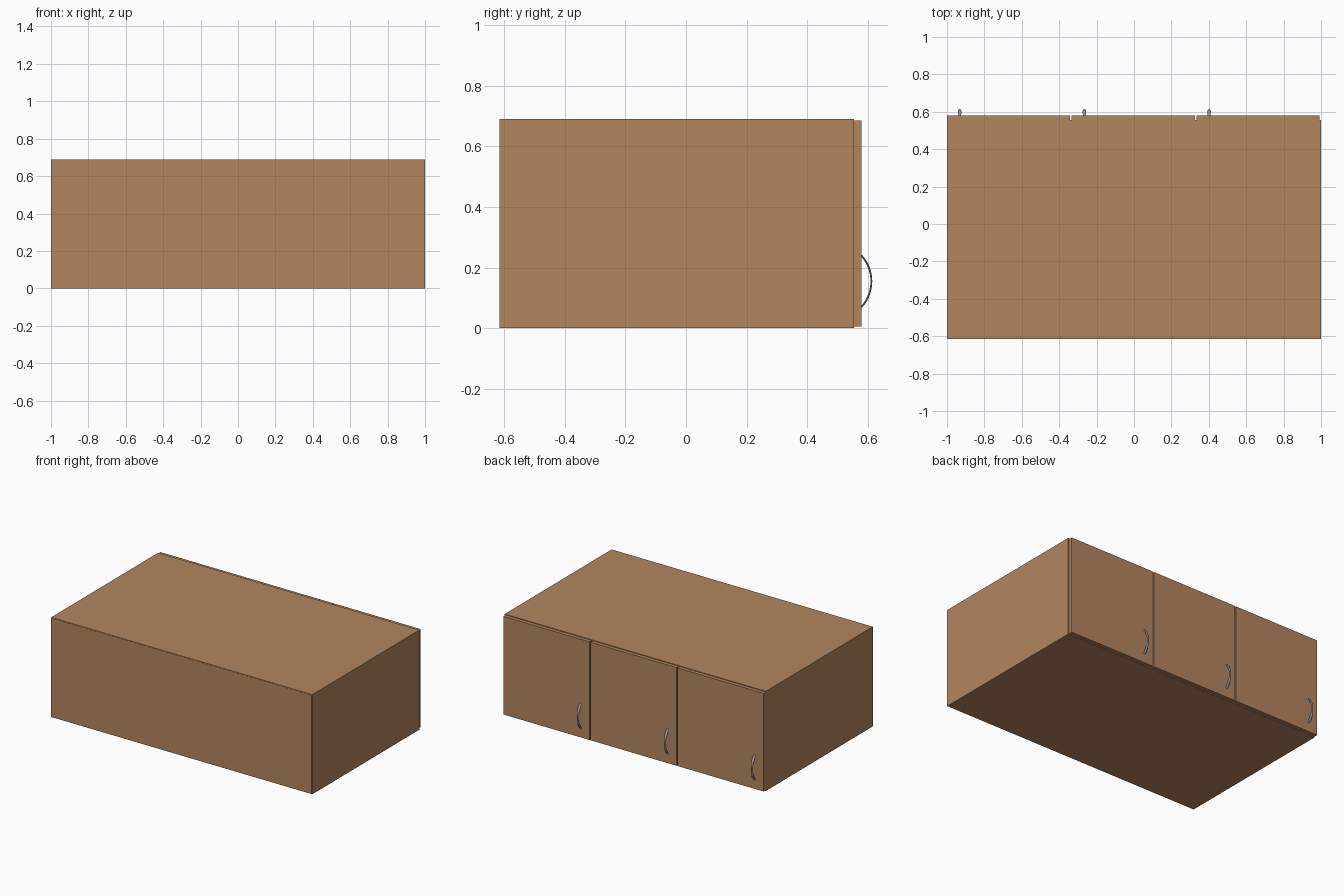
import bpy, bmesh, math

if "Cube" in bpy.data.objects:
    bpy.data.objects.remove(bpy.data.objects["Cube"])


def material(name, rgb):
    m = bpy.data.materials.new(name)
    m.diffuse_color = (*rgb, 1)
    m.use_nodes = True
    m.node_tree.nodes["Principled BSDF"].inputs["Base Color"].default_value = m.diffuse_color
    return m


wood = material("wood", (0.45, 0.238, 0.115))
metal = material("brushed metal", (0.33, 0.35, 0.37))


def finish(bm, name, mat):
    bmesh.ops.recalc_face_normals(bm, faces=bm.faces)
    me = bpy.data.meshes.new(name)
    bm.to_mesh(me)
    bm.free()
    me.materials.append(mat)
    ob = bpy.data.objects.new(name, me)
    bpy.context.collection.objects.link(ob)
    return ob


def box(name, x0, x1, y0, y1, z0, z1):
    bm = bmesh.new()
    bmesh.ops.create_cube(bm, size=1)
    for v in bm.verts:
        v.co = (x1 if v.co.x > 0 else x0,
                y1 if v.co.y > 0 else y0,
                z1 if v.co.z > 0 else z0)
    return finish(bm, name, wood)


BACK, FACE, DOOR, H, T = -0.615, 0.555, 0.58, 0.69, 0.025

# Carcass panels
box("left_side", -1, -1 + T, BACK, FACE, 0, H)
box("right_side", 1 - T, 1, BACK, FACE, 0, H)
box("top_panel", -1 + T, 1 - T, BACK, FACE, H - T, H)
box("bottom_panel", -1 + T, 1 - T, BACK, FACE, 0, T)
box("back_panel", -0.996, 0.996, BACK - 0.001, BACK + 0.01, 0.006, H - 0.006)
for i, x in enumerate((-0.337, 0.33)):
    box(f"divider_{i + 1}", x - T / 2, x + T / 2, BACK + 0.01, FACE, T, H - T)


# Bowed handle: leaf-shaped arms narrowing to the middle of an arc
def handle(name, x):
    half, rise, zc = 0.085, 0.033, 0.155
    r = (half ** 2 + rise ** 2) / (2 * rise)
    a = math.asin(half / r)
    steps, sides = 24, 12
    bm = bmesh.new()
    rings = []
    for i in range(steps + 1):
        t = -1 + 2 * i / steps
        ang = t * a
        u = abs(t)
        w = 0.0035 + 0.006 * math.sin(math.pi * min(1, u * 0.78)) ** 1.5
        ring = []
        for k in range(sides):
            q = 2 * math.pi * k / sides
            rad = r + 0.003 * math.sin(q)
            ring.append(bm.verts.new((x + w * math.cos(q),
                                      DOOR + rise - 0.001 - r + rad * math.cos(ang),
                                      zc + rad * math.sin(ang))))
        rings.append(ring)
    for p, q in zip(rings, rings[1:]):
        for k in range(sides):
            n = (k + 1) % sides
            bm.faces.new((p[k], p[n], q[n], q[k]))
    bm.faces.new(rings[0])
    bm.faces.new(rings[-1])
    ob = finish(bm, name, metal)
    bpy.ops.object.select_all(action='DESELECT')
    ob.select_set(True)
    bpy.context.view_layer.objects.active = ob
    bpy.ops.object.shade_smooth_by_angle(angle=math.radians(40))


# Three doors, each with a handle near its lower hinge-opposite corner
for i in range(3):
    x = -1 + i * 0.6665
    box(f"door_{i + 1}", x, x + 0.659, FACE, DOOR, 0.006, H - 0.005)
    handle(f"handle_{i + 1}", x + 0.068)
